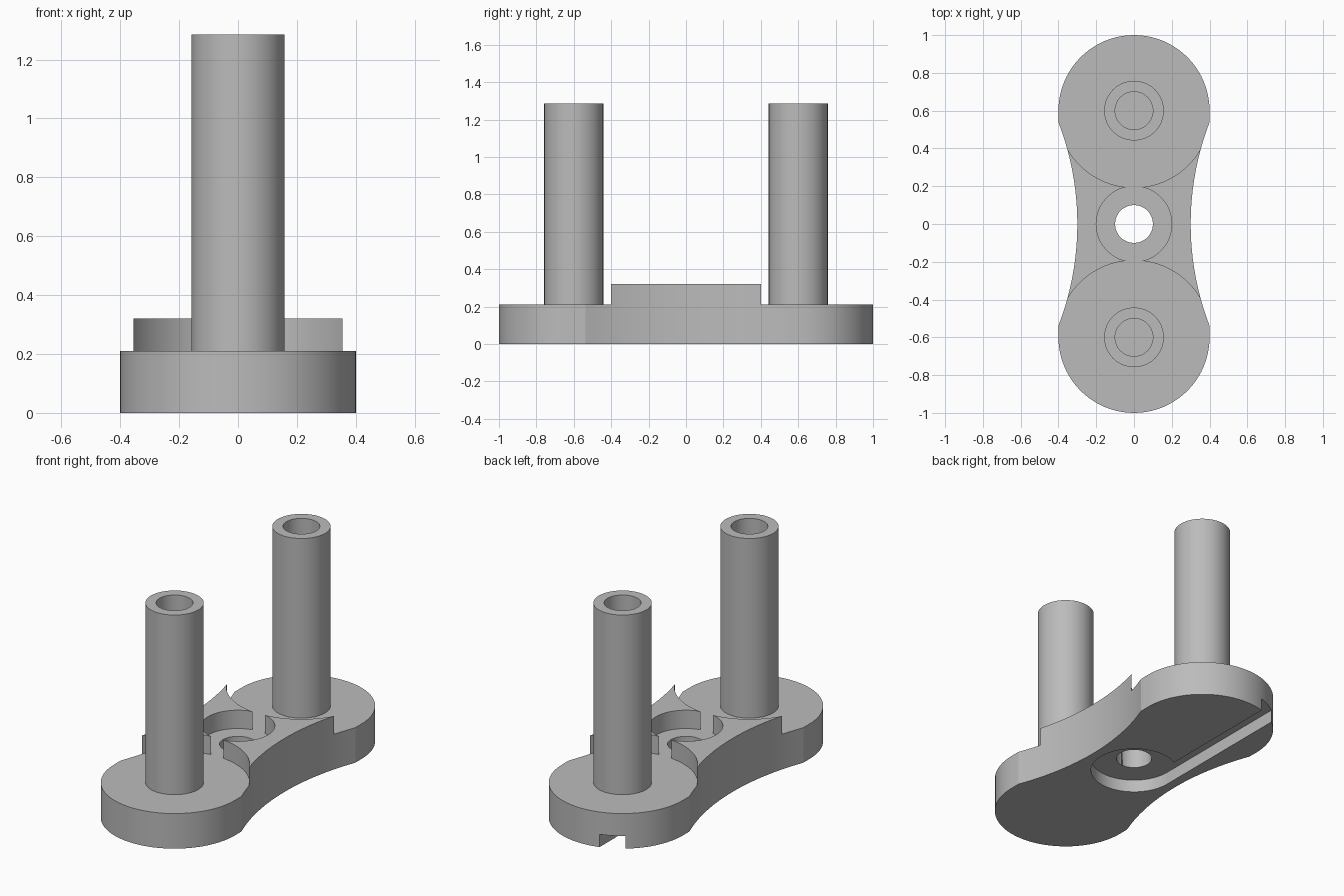
import bpy, bmesh, math

if "Cube" in bpy.data.objects:
    bpy.data.objects.remove(bpy.data.objects["Cube"], do_unlink=True)

PLATE_TOP, BLOCK_TOP, PILLAR_TOP = 0.21, 0.32, 1.285
END_Y, END_R, WAIST_R = 0.6, 0.4, 1.5
POCKET_R, POCKET_TOP = 0.243, 0.076

grey = bpy.data.materials.new("plain grey")
grey.use_nodes = True
colour = (0.5, 0.5, 0.5, 1)
grey.diffuse_color = colour
grey.node_tree.nodes["Principled BSDF"].inputs["Base Color"].default_value = colour


def prism(name, outline, z0, z1):
    """Extrude a counter-clockwise outline between two heights."""
    bm = bmesh.new()
    face = bm.faces.new([bm.verts.new((x, y, z0)) for x, y in outline])
    top = bmesh.ops.extrude_face_region(bm, geom=[face])["geom"]
    bmesh.ops.translate(bm, vec=(0, 0, z1 - z0),
                        verts=[v for v in top if isinstance(v, bmesh.types.BMVert)])
    bmesh.ops.recalc_face_normals(bm, faces=bm.faces)
    mesh = bpy.data.meshes.new(name)
    bm.to_mesh(mesh)
    bm.free()
    mesh.materials.append(grey)
    obj = bpy.data.objects.new(name, mesh)
    bpy.context.collection.objects.link(obj)
    return obj


def cylinder(name, r, y, z0, z1, sides=64):
    angles = [2 * math.pi * i / sides for i in range(sides)]
    return prism(name, [(r * math.cos(a), y + r * math.sin(a)) for a in angles], z0, z1)


def combine(target, tool, operation):
    """Apply a boolean and drop the tool."""
    tool.hide_render = True
    mod = target.modifiers.new(operation, "BOOLEAN")
    mod.operation, mod.solver, mod.object = operation, "EXACT", tool
    bpy.context.view_layer.objects.active = target
    bpy.ops.object.modifier_apply(modifier=mod.name)
    bpy.data.objects.remove(tool, do_unlink=True)


# Link outline: two round ends joined by a concave waist
reach = math.sqrt(WAIST_R ** 2 - (WAIST_R - 0.1) ** 2)
waist = []
for i in range(25):
    y = reach * (i / 12 - 1)
    waist.append((0.3 + WAIST_R - math.sqrt(WAIST_R ** 2 - y * y), y))
cap = [(END_R * math.cos(a), END_Y + END_R * math.sin(a))
       for a in (math.pi * i / 40 for i in range(41))]
half = waist + cap
outline = half + [(-x, -y) for x, y in half]
body = prism("link_body", outline, 0, BLOCK_TOP)

# Lowered round ends leave the raised middle block with pointed horns
for side in (-1, 1):
    combine(body, cylinder("end_cutter", 0.407, side * END_Y, PLATE_TOP, 1, 96), "DIFFERENCE")

# Counterbore, centre hole, underside pocket and its offset groove
combine(body, cylinder("counterbore", 0.2, 0, PLATE_TOP, 1), "DIFFERENCE")
combine(body, cylinder("centre_hole", 0.1, 0, -1, 1), "DIFFERENCE")
combine(body, cylinder("pocket", POCKET_R, 0, -1, POCKET_TOP), "DIFFERENCE")
groove = [(-POCKET_R, 0), (-0.116, 0), (-0.116, 1.2), (-POCKET_R, 1.2)]
combine(body, prism("groove", groove, -0.9, POCKET_TOP), "DIFFERENCE")

# Hollow pillars on both ends
for side in (-1, 1):
    combine(body, cylinder("pillar", 0.158, side * END_Y, 0.1, PILLAR_TOP), "UNION")
    combine(body, cylinder("bore", 0.1, side * END_Y, 0.01, 2), "DIFFERENCE")

# Smooth curves, crisp edges
bpy.ops.object.select_all(action="DESELECT")
body.select_set(True)
bpy.context.view_layer.objects.active = body
bpy.ops.object.shade_smooth_by_angle(angle=math.radians(20))
